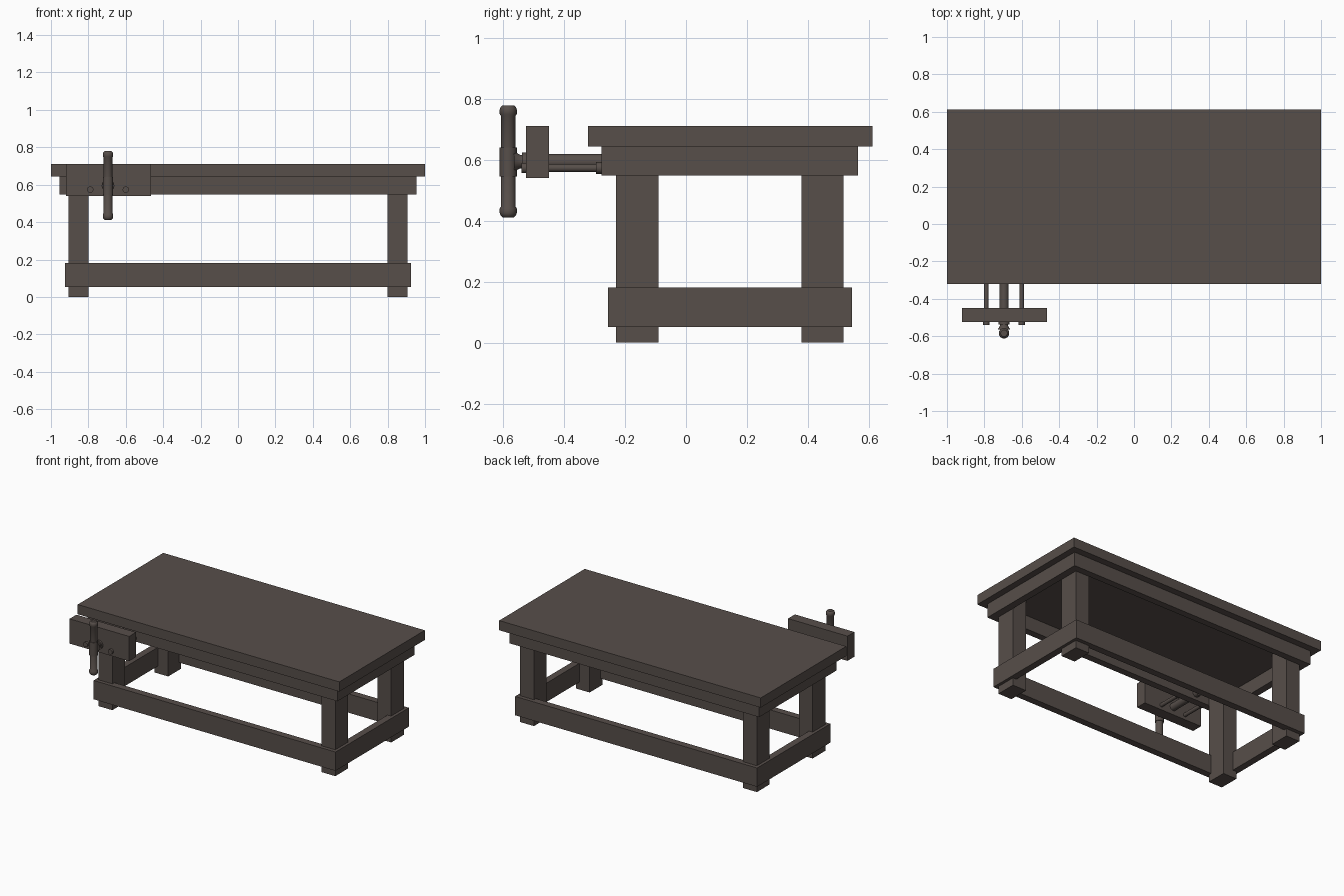
import bpy, bmesh, math
from mathutils import Matrix

if "Cube" in bpy.data.objects:
    bpy.data.objects.remove(bpy.data.objects["Cube"])

wood = bpy.data.materials.new("dark_brown_wood")
wood.diffuse_color = (0.095, 0.077, 0.068, 1)
wood.use_nodes = True
wood.node_tree.nodes["Principled BSDF"].inputs["Base Color"].default_value = wood.diffuse_color


def finish(name, bm):
    bmesh.ops.recalc_face_normals(bm, faces=bm.faces)
    me = bpy.data.meshes.new(name)
    bm.to_mesh(me)
    bm.free()
    me.materials.append(wood)
    ob = bpy.data.objects.new(name, me)
    bpy.context.collection.objects.link(ob)
    return ob


def box(name, x, y, z):
    bm = bmesh.new()
    size = [b - a for a, b in (x, y, z)]
    mid = [(a + b) / 2 for a, b in (x, y, z)]
    bmesh.ops.create_cube(bm, size=1,
                          matrix=Matrix.Translation(mid) @ Matrix.Diagonal(size + [1]))
    return finish(name, bm)


def lathe(name, profile, loc, along_y=False, n=24):
    """Turn a (radius, height) profile around z, or around y if along_y."""
    bm = bmesh.new()
    rings = [[bm.verts.new((r * math.cos(2 * math.pi * i / n),
                            r * math.sin(2 * math.pi * i / n), h)) for i in range(n)]
             for r, h in profile]
    for a, b in zip(rings, rings[1:]):
        for i in range(n):
            j = (i + 1) % n
            bm.faces.new((a[i], a[j], b[j], b[i]))
    bm.faces.new(rings[0])
    bm.faces.new(rings[-1])
    m = Matrix.Translation(loc)
    if along_y:
        m = m @ Matrix.Rotation(-math.pi / 2, 4, 'X')
    bm.transform(m)
    ob = finish(name, bm)
    bpy.ops.object.select_all(action='DESELECT')
    ob.select_set(True)
    bpy.context.view_layer.objects.active = ob
    bpy.ops.object.shade_smooth_by_angle(angle=math.radians(35))
    return ob


# Table top
box("table_top", (-1, 1), (-0.322, 0.612), (0.645, 0.712))

# Apron boards around the outside of the legs
AZ = (0.549, 0.645)
box("front_apron", (-0.955, 0.955), (-0.278, -0.23), AZ)
box("back_apron", (-0.955, 0.955), (0.518, 0.565), AZ)

# Legs, side aprons and side stretchers, mirrored left and right
SZ = (0.052, 0.182)
for side, s in (("left", -1), ("right", 1)):
    def span(a, b):
        return tuple(sorted((s * a, s * b)))
    box(side + "_front_leg", span(0.80, 0.905), (-0.23, -0.09), (0, 0.645))
    box(side + "_back_leg", span(0.80, 0.905), (0.38, 0.518), (0, 0.645))
    box(side + "_apron", span(0.905, 0.955), (-0.23, 0.518), AZ)
    box(side + "_stretcher", span(0.877, 0.925), (-0.208, 0.497), SZ)

# Long stretchers
box("front_stretcher", (-0.925, 0.925), (-0.256, -0.208), SZ)
box("back_stretcher", (-0.925, 0.925), (0.497, 0.545), SZ)

# Vise jaw
box("vise_jaw", (-0.92, -0.465), (-0.525, -0.45), (0.541, 0.712))

# Vise screw with collar and flared neck
VX, VZ = -0.695, 0.595
lathe("vise_screw", [(0.034, -0.565), (0.022, -0.545), (0.022, -0.538), (0.030, -0.538),
                     (0.030, -0.525), (0.025, -0.525), (0.025, -0.20)],
      (VX, 0, VZ), True)

# Guide rods with end collars
for side, x in (("left", -0.79), ("right", -0.60)):
    lathe(side + "_guide_rod",
          [(0.017, -0.54), (0.017, -0.525), (0.013, -0.525), (0.013, -0.296),
           (0.019, -0.296), (0.019, -0.25)], (x, 0, 0.574), True, 16)

# Handle hub and sliding handle with rounded knobs
lathe("vise_handle_hub", [(0.028, -0.049), (0.028, 0.047)], (VX, -0.584, VZ))
half = [(0.024, 0.149), (0.028, 0.155), (0.028, 0.170), (0.025, 0.178), (0.018, 0.184)]
lathe("vise_handle", [(r, -h) for r, h in reversed(half)] + half, (VX, -0.584, VZ + 0.001))
